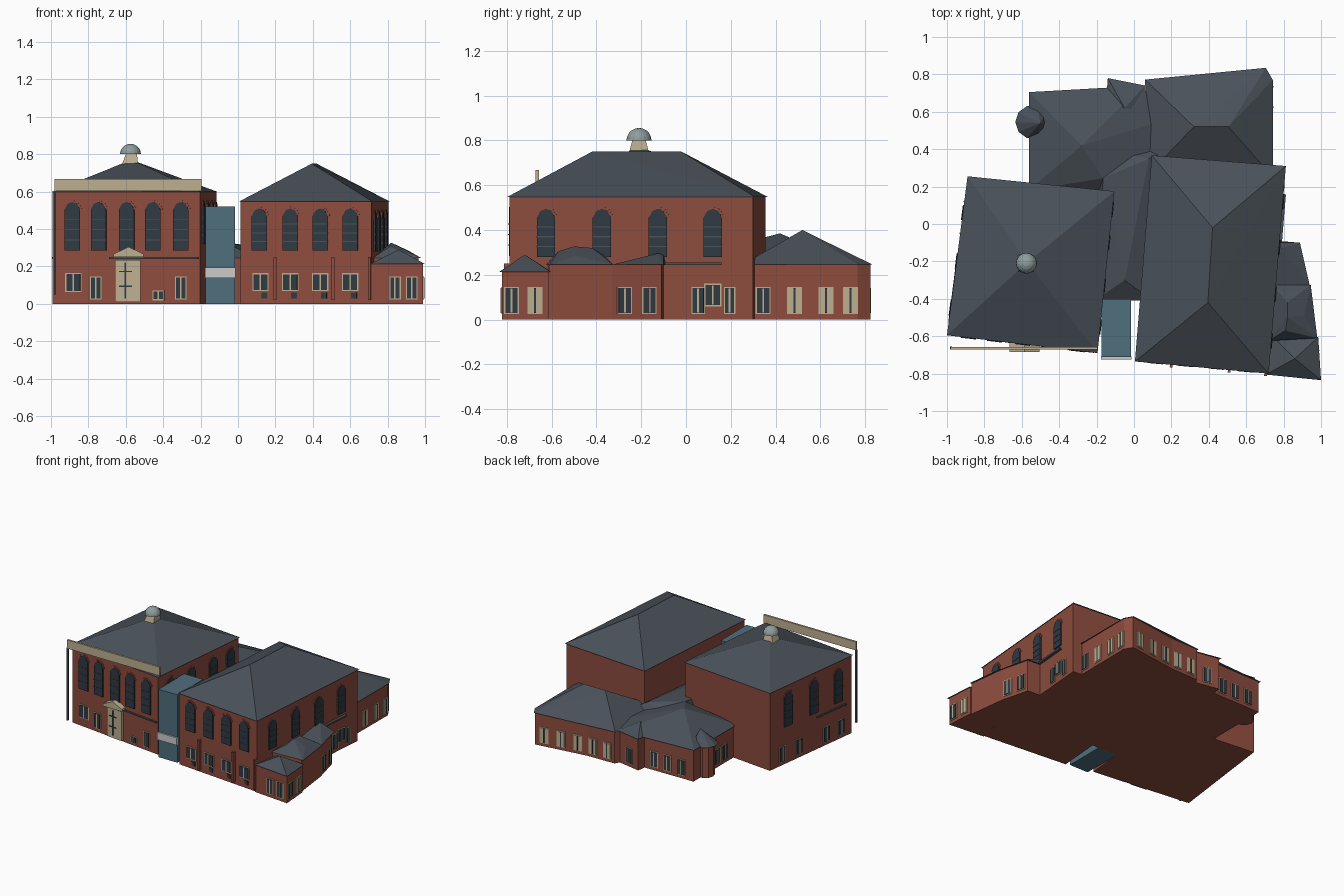
import bpy, bmesh, math
from mathutils import Vector

if "Cube" in bpy.data.objects:
    bpy.data.objects.remove(bpy.data.objects["Cube"])


def material(name, rgb):
    m = bpy.data.materials.new(name)
    m.diffuse_color = (*rgb, 1)
    m.use_nodes = True
    m.node_tree.nodes["Principled BSDF"].inputs["Base Color"].default_value = m.diffuse_color
    return m


BRICK = material("brick", (0.27, 0.073, 0.048))
SLATE = material("slate", (0.068, 0.082, 0.10))
TEAL = material("teal_glass", (0.077, 0.156, 0.205))
STONE = material("stone", (0.51, 0.43, 0.28))
DARK = material("dark_glass", (0.03, 0.042, 0.055))
PALE = material("pale_metal", (0.28, 0.34, 0.34))
WHITE = material("white_sign", (0.65, 0.65, 0.63))


def finish(name, bm, mat):
    bmesh.ops.recalc_face_normals(bm, faces=bm.faces)
    me = bpy.data.meshes.new(name)
    bm.to_mesh(me)
    bm.free()
    me.materials.append(mat)
    ob = bpy.data.objects.new(name, me)
    bpy.context.collection.objects.link(ob)
    return ob


def extrude_face(bm, pts, vec):
    f = bm.faces.new([bm.verts.new(p) for p in pts])
    r = bmesh.ops.extrude_face_region(bm, geom=[f], use_keep_orig=True)
    bmesh.ops.translate(bm, vec=vec, verts=[v for v in r["geom"] if isinstance(v, bmesh.types.BMVert)])


def prism(name, outline, z0, z1, mat):
    bm = bmesh.new()
    extrude_face(bm, [(x, y, z0) for x, y in outline], (0, 0, z1 - z0))
    return finish(name, bm, mat)


def hip_roof(name, eave, z, ridge, mat=SLATE):
    # hull of a flat eave outline and the ridge points above it
    bm = bmesh.new()
    for x, y in eave:
        bm.verts.new((x, y, z))
    for p in ridge:
        bm.verts.new(p)
    bmesh.ops.convex_hull(bm, input=bm.verts)
    bmesh.ops.dissolve_limit(bm, angle_limit=0.01, verts=bm.verts, edges=bm.edges)
    return finish(name, bm, mat)


def panels(name, wall, items, mat, depth=0.007, peak=0.0):
    # upright panels on a wall (p to q, outside on the right); items: (position, width, z0, z1)
    p, q = Vector(wall[0]), Vector(wall[1])
    d = q - p
    axis = 0 if abs(d.x) > abs(d.y) else 1
    u = d.normalized()
    n = Vector((u.y, -u.x, 0))
    bm = bmesh.new()
    for pos, w, z0, z1 in items:
        c = p + d * ((pos - p[axis]) / d[axis])
        h = w / 2
        shape = [(-h, z0), (h, z0), (h, z1)]
        if peak:
            shape += [(h * 0.6, z1 + peak * 0.75), (0, z1 + peak), (-h * 0.6, z1 + peak * 0.75)]
        shape.append((-h, z1))
        pts = [(c.x + u.x * s - n.x * .004, c.y + u.y * s - n.y * .004, z) for s, z in shape]
        extrude_face(bm, pts, n * (depth + .004))
    return finish(name, bm, mat)


def framed(name, wall, items, mat=DARK):
    panels(name + "_frames", wall, [(c, w + .012, a - .006, b + .006) for c, w, a, b in items], STONE, .004)
    panels(name + "_panes", wall, items, mat, .008)
    panels(name + "_bars", wall, [(c, .008, a, b) for c, w, a, b in items],
           STONE if mat is DARK else DARK, .011)


def tall(name, wall, centres, z0, z1, w=.082):
    panels(name + "_brick_arches", wall, [(c, w + .02, z1, z1 + .005) for c in centres], BRICK, .006, .045)
    panels(name, wall, [(c, w, z0, z1) for c in centres], DARK, .01, .04)
    panels(name + "_bars", wall, [(c, w, z0 + (z1 - z0) * k / 4, z0 + (z1 - z0) * k / 4 + .005)
                                  for c in centres for k in (1, 2, 3)], SLATE, .013)


def inset(poly, s):
    cx, cy = sum(p[0] for p in poly) / len(poly), sum(p[1] for p in poly) / len(poly)
    return [(cx + (x - cx) * s, cy + (y - cy) * s) for x, y in poly]


def edge(poly, i):
    a, b = poly[i], poly[(i + 1) % len(poly)]
    return (*a, 0), (*b, 0)


# Two main halls with hipped roofs
west_eave = [(-1.0, -.595), (-.195, -.69), (-.105, .175), (-.89, .255)]
west = inset(west_eave, .98)
prism("west_hall_walls", west, 0, .597, BRICK)
hip_roof("west_hall_roof", west_eave, .597, [(-.57, -.205, .77)])

east_eave = [(.005, -.735), (.72, -.80), (.812, .31), (.095, .367)]
east = inset(east_eave, .98)
prism("east_hall_walls", east, 0, .547, BRICK)
hip_roof("east_hall_roof", east_eave, .547, [(.395, -.42, .75), (.42, -.02, .75)])

# Low rear range and the infill between the halls
rear = [(-.55, .15), (-.17, .1), (-.2, -.4), (.1, -.4), (.3, .25), (.73, .25), (.735, .765),
        (.70, .825), (.3, .77), (.07, .765), (.05, .73), (-.13, .765), (-.14, .70), (-.55, .695)]
prism("rear_range_walls", rear, 0, .247, BRICK)
hip_roof("northeast_roof", [(.06, .25), (.742, .25), (.742, .77), (.705, .835), (.3, .777), (.06, .772)], .245,
         [(.32, .52, .40), (.505, .52, .40), (.21, .395, .32), (.605, .395, .32)])
hip_roof("northwest_roof", [(-.562, .18), (.1, .1), (.15, .55), (.055, .74), (-.13, .705), (-.562, .705)], .245,
         [(-.28, .42, .385), (-.165, .245, .34), (-.08, .62, .3)])
hip_roof("north_bay_roof", [(-.15, .65), (.06, .6), (.06, .74), (-.14, .78)], .245, [(-.05, .62, .3)])
hip_roof("link_roof", [(-.21, -.41), (.1, -.41), (.2, .4), (-.2, .4)], .245,
         [(-.165, .245, .34), (.08, .35, .31), (-.05, -.3, .32)])

# Rounded bay on the west side with a cone roof
ring = [(-.545 + .08 * math.cos(k * math.pi / 5), .545 + .08 * math.sin(k * math.pi / 5)) for k in range(10)]
prism("west_bay_walls", inset(ring, .85), 0, .247, BRICK)
hip_roof("west_bay_roof", inset(ring, 1.12), .24, [(-.5, .54, .335)])

# East side annexes stepping back from the front
porch = [(.70, -.795), (.99, -.822), (.975, -.612), (.74, -.6)]
prism("front_annex_walls", porch, 0, .213, BRICK)
hip_roof("front_annex_roof", [(.705, -.805), (1, -.835), (.985, -.605), (.74, -.6)], .213, [(.86, -.72, .29)])
side = [(.72, -.62), (.965, -.612), (.93, -.33), (.875, -.11), (.76, -.10)]
prism("side_annex_walls", side, 0, .245, BRICK)
hip_roof("side_annex_roof_front", [(.72, -.625), (.98, -.61), (.945, -.325), (.74, -.325)], .245,
         [(.81, -.57, .305), (.82, -.5, .327), (.82, -.42, .32), (.80, -.37, .29), (.91, -.49, .285)])
hip_roof("side_annex_roof_back", [(.73, -.33), (.94, -.33), (.9, -.245), (.887, -.1), (.76, -.09)], .245,
         [(.79, -.13, .295), (.76, -.1, .295)])

# Glass entrance link with a blank sign board
gl = [(-.175, -.712), (-.015, -.712), (-.015, -.40), (-.175, -.40)]
prism("glass_link", gl, 0, .52, TEAL)
panels("sign_board", edge(gl, 0), [(-.095, .165, .138, .195)], WHITE, .012)

# Cupola on the west roof
hip_roof("cupola_base", [(-.62, -.255), (-.535, -.255), (-.535, -.165), (-.62, -.165)], .745,
         [(-.57 + a, -.21 + b, .80) for a in (-.03, .03) for b in (-.03, .03)], STONE)
bm = bmesh.new()
bmesh.ops.create_uvsphere(bm, u_segments=16, v_segments=10, radius=.056)
bmesh.ops.bisect_plane(bm, geom=bm.verts[:] + bm.edges[:] + bm.faces[:], plane_co=(0, 0, 0),
                       plane_no=(0, 0, 1), clear_inner=True)
bmesh.ops.holes_fill(bm, edges=[e for e in bm.edges if e.is_boundary])
bmesh.ops.translate(bm, vec=(-.575, -.21, .80), verts=bm.verts)
finish("cupola_dome", bm, PALE)

# Front parapet beam and its corner post
prism("parapet_beam", [(-.98, -.672), (-.195, -.672), (-.195, -.657), (-.98, -.657)], .603, .668, STONE)
prism("corner_post", [(-.985, -.67), (-.973, -.67), (-.973, -.655), (-.985, -.655)], .05, .605, SLATE)

# West hall front: door, string course, windows
wf = edge(west, 0)
panels("entrance_door", wf, [(-.587, .135, .01, .235)], STONE, .02)
panels("door_bars", wf, [(-.6, .008, .03, .22), (-.6, .07, .09, .097), (-.6, .07, .17, .177)], DARK, .024)
bm = bmesh.new()
extrude_face(bm, [(-.665, -.685, .25), (-.505, -.685, .25), (-.505, -.685, .267), (-.585, -.685, .305),
                  (-.665, -.685, .267)], (0, .06, 0))
finish("door_pediment", bm, STONE)
panels("west_string_course", wf, [(-.45, .48, .24, .25)], SLATE, .01)
tall("west_front_windows", wf, [-.885, -.745, -.595, -.455, -.305], .285, .505)
framed("west_front_lower_windows", wf, [(-.88, .075, .07, .16), (-.76, .05, .03, .14),
                                        (-.425, .05, .025, .065), (-.305, .05, .03, .14)])

# West hall sides
tall("west_hall_east_windows", edge(west, 1), [-.55, -.33, -.1, .08], .32, .505)
tall("west_hall_west_windows", edge(west, 3), [-.45, -.2, .06], .285, .505)
framed("west_hall_west_lower_windows", edge(west, 3), [(y, .055, .03, .14) for y in (-.48, -.33, -.05, .12)])
panels("west_side_string_course", edge(west, 3), [(-.38, .3, .24, .25)], SLATE, .01)

# East hall front: windows, small vents and drain pipes
ef = edge(east, 0)
tall("east_front_windows", ef, [.115, .28, .44, .6], .285, .47)
framed("east_front_lower_windows", ef, [(x, .075, .075, .158) for x in (.12, .28, .44, .6)])
panels("basement_vents", ef, [(x, .03, .03, .06) for x in (.14, .3, .46, .62)], DARK)
panels("drain_pipes", ef, [(x, .014, .02, .25) for x in (.2, .51, .705)], BRICK, .025)

# East hall side
es = edge(east, 1)
tall("east_side_windows", es, [-.625, -.375, -.125, .12], .28, .455)
framed("east_side_lower_windows", es, [(.055, .05, .03, .14), (.12, .065, .065, .155), (.195, .04, .03, .14)])
panels("east_side_ledge", es, [(.03, .26, .243, .255)], SLATE, .02)

# Annex windows
framed("annex_front_windows", edge(porch, 0), [(.84, .05, .03, .14), (.93, .05, .03, .14)])
framed("annex_side_window", edge(porch, 1), [(-.78, .055, .03, .14)])
framed("annex_side_door", edge(porch, 1), [(-.675, .055, .03, .14)], STONE)
framed("side_annex_windows", edge(side, 2), [(-.275, .055, .03, .14), (-.165, .055, .03, .14)])

# Rear range windows: pale sets to the north-east, dark to the north-west
framed("rear_east_window", edge(rear, 5), [(.345, .055, .03, .14)])
framed("rear_east_pale_windows", edge(rear, 5), [(y, .055, .03, .14) for y in (.485, .625, .735)], STONE)
framed("rear_north_pale_windows", edge(rear, 7), [(x, .055, .03, .14) for x in (.63, .5, .37)], STONE)
framed("rear_north_pale_windows_2", edge(rear, 8), [(x, .055, .03, .14) for x in (.25, .13)], STONE)
framed("rear_bay_windows", edge(rear, 10), [(-.04, .055, .03, .14)])
framed("rear_northwest_windows", edge(rear, 12), [(x, .055, .03, .14) for x in (-.22, -.33, -.45)])
framed("rear_west_windows", edge(rear, 13), [(y, .055, .03, .14) for y in (.41, .32)])
